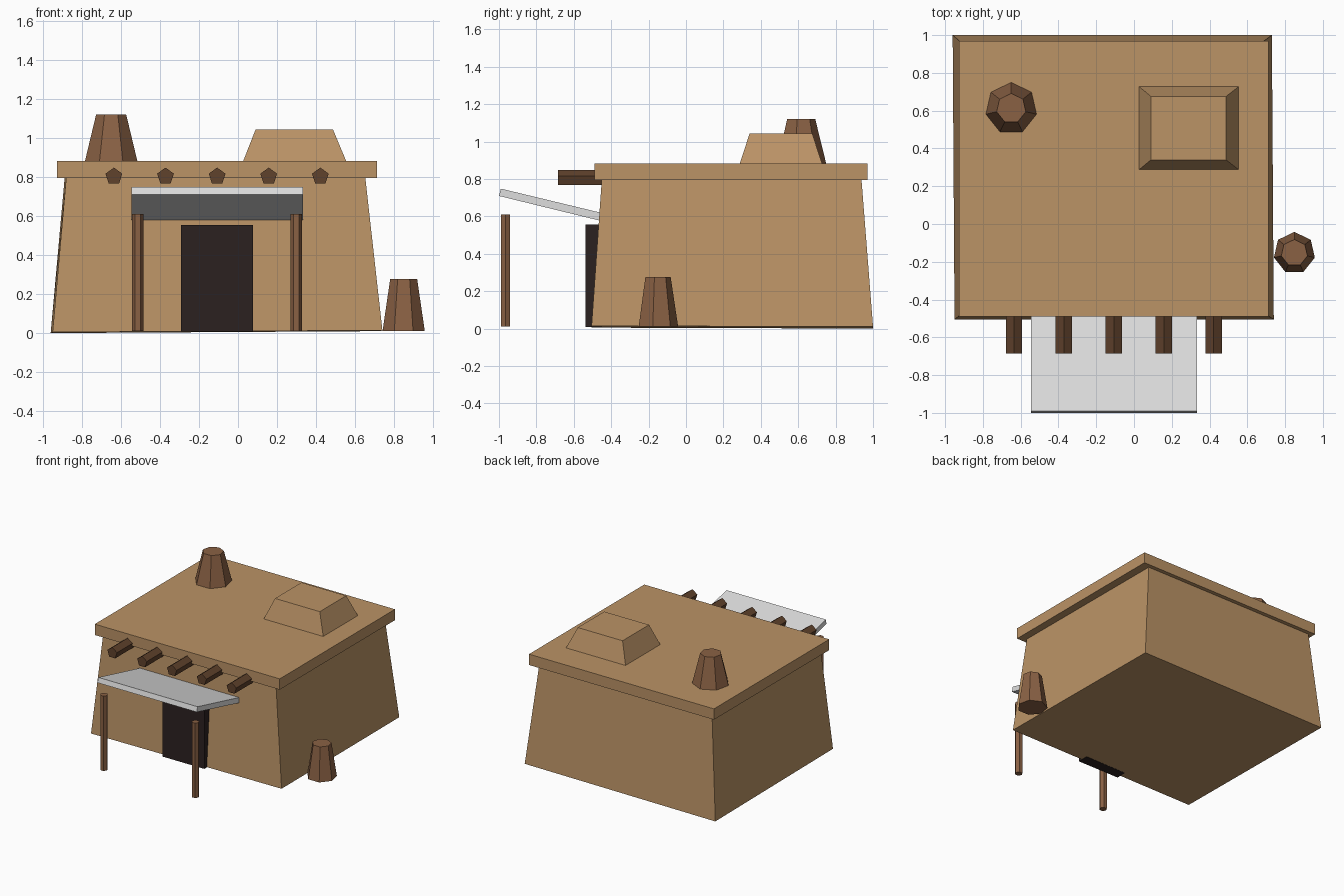
import bpy, bmesh, math

if "Cube" in bpy.data.objects:
    bpy.data.objects.remove(bpy.data.objects["Cube"])


def srgb(r, g, b):
    f = lambda c: c / 12.92 if c <= 0.04045 else ((c + 0.055) / 1.055) ** 2.4
    return tuple(f(v / 255) for v in (r, g, b)) + (1.0,)


def material(name, *rgb):
    m = bpy.data.materials.new(name)
    m.diffuse_color = srgb(*rgb)
    m.use_nodes = True
    m.node_tree.nodes["Principled BSDF"].inputs["Base Color"].default_value = m.diffuse_color
    return m


ADOBE = material("adobe tan", 187, 147, 102)
CLAY = material("clay brown", 138, 97, 68)
TIMBER = material("dark timber", 96, 66, 44)
DOOR = material("door black", 43, 33, 32)
CLOTH = material("awning pale grey", 222, 222, 222)


def loft(name, ring0, ring1, mat):
    """Closed solid between two matching rings of points."""
    bm = bmesh.new()
    a = [bm.verts.new(p) for p in ring0]
    b = [bm.verts.new(p) for p in ring1]
    n = len(a)
    bm.faces.new(a)
    bm.faces.new(b)
    for i in range(n):
        j = (i + 1) % n
        bm.faces.new((a[i], a[j], b[j], b[i]))
    bmesh.ops.recalc_face_normals(bm, faces=bm.faces)
    me = bpy.data.meshes.new(name)
    bm.to_mesh(me)
    bm.free()
    me.materials.append(mat)
    ob = bpy.data.objects.new(name, me)
    bpy.context.collection.objects.link(ob)
    return ob


def rect(x0, x1, y0, y1, z):
    return [(x0, y0, z), (x1, y0, z), (x1, y1, z), (x0, y1, z)]


def ngon(n, r, phase=math.pi / 2):
    return [(r * math.cos(phase + 2 * math.pi * i / n),
             r * math.sin(phase + 2 * math.pi * i / n)) for i in range(n)]


def upright(name, n, x, y, r0, r1, z0, z1, mat, phase=math.pi / 2):
    loft(name, [(x + u, y + v, z0) for u, v in ngon(n, r0, phase)],
         [(x + u, y + v, z1) for u, v in ngon(n, r1, phase)], mat)


# Battered walls, slightly uneven at the base
loft("house_walls",
     [(-0.95, -0.505, 0.005), (0.74, -0.505, 0.014), (0.73, 1.0, 0.01), (-0.96, 1.0, 0.0)],
     [(-0.88, -0.45, 0.80), (0.652, -0.45, 0.80), (0.645, 0.938, 0.80), (-0.888, 0.938, 0.80)],
     ADOBE)

# Roof slab and raised roof block
loft("roof_slab", rect(-0.927, 0.713, -0.49, 0.97, 0.795),
     rect(-0.927, 0.713, -0.49, 0.97, 0.882), ADOBE)
loft("roof_block", rect(0.026, 0.555, 0.287, 0.728, 0.88),
     rect(0.09, 0.487, 0.34, 0.675, 1.043), ADOBE)

# Chimney and ground pot
upright("chimney", 7, -0.65, 0.612, 0.138, 0.079, 0.88, 1.12, CLAY)
upright("clay_pot", 7, 0.849, -0.153, 0.111, 0.071, 0.01, 0.276, CLAY)

# Doorway
loft("door", rect(-0.292, 0.077, -0.537, -0.45, 0.008),
     rect(-0.292, 0.077, -0.537, -0.45, 0.555), DOOR)

# Projecting roof beams
for i in range(5):
    x = -0.636 + 0.2645 * i
    ring = ngon(5, 0.045)
    loft(f"roof_beam_{i + 1}", [(x + u, -0.685, 0.803 + v) for u, v in ring],
         [(x + u, -0.42, 0.803 + v) for u, v in ring], TIMBER)

# Awning sloping down toward the wall, and its two posts
side = [(-1.0, 0.709), (-0.99, 0.748), (-0.45, 0.618), (-0.46, 0.577)]
loft("awning", [(-0.546, y, z) for y, z in side],
     [(0.334, y, z) for y, z in side], CLOTH)
for label, x in (("left", -0.513), ("right", 0.298)):
    upright(f"{label}_post", 6, x, -0.965, 0.029, 0.029, 0.01, 0.61, CLAY, 0)
